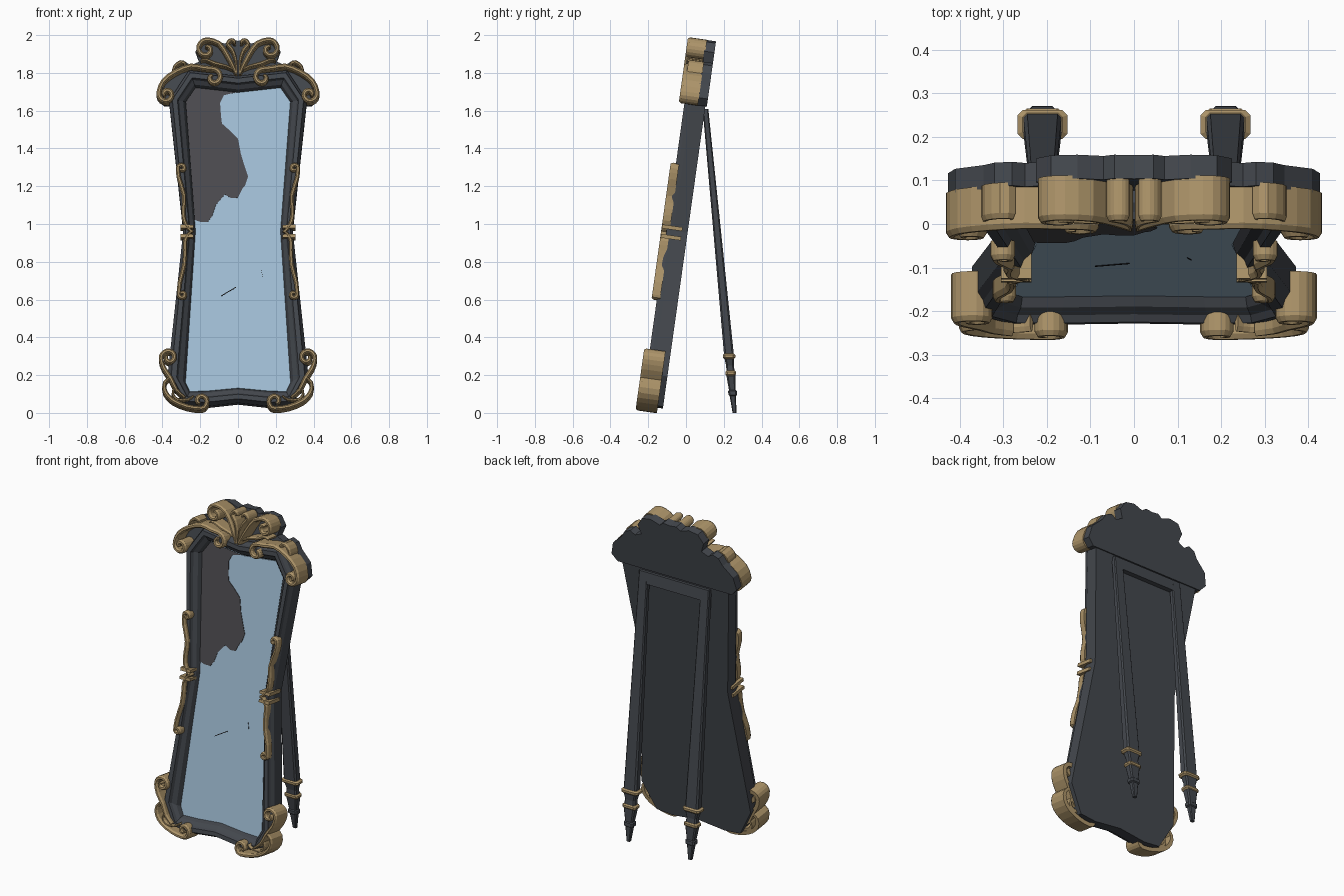
import bpy, bmesh, math
from mathutils import Vector

if "Cube" in bpy.data.objects:
    bpy.data.objects.remove(bpy.data.objects["Cube"])

TILT = math.radians(8)
C, S, T = math.cos(TILT), math.sin(TILT), math.tan(TILT)


def material(name, rgb):
    lin = [((c / 255 + 0.055) / 1.055) ** 2.4 for c in rgb]
    m = bpy.data.materials.new(name)
    m.diffuse_color = (*lin, 1)
    m.use_nodes = True
    m.node_tree.nodes["Principled BSDF"].inputs["Base Color"].default_value = m.diffuse_color
    return m


DARK = material("slate_paint", (68, 72, 78))
GOLD = material("antique_gold", (174, 149, 106))
GLASS = material("mirror_glass", (164, 194, 217))
BACKING = material("bare_backing", (77, 76, 80))
BLACK = material("crack_black", (20, 20, 22))


def lean(x, w, h):
    """Mirror space (across, depth, height) to the leaning world position."""
    return (x, C * w + T * h - 0.128, h - S * (w + 0.12))


def make(name, verts, faces, mat):
    bm = bmesh.new()
    vs = [bm.verts.new(v) for v in verts]
    for f in faces:
        bm.faces.new([vs[i] for i in f])
    bmesh.ops.recalc_face_normals(bm, faces=bm.faces[:])
    me = bpy.data.meshes.new(name)
    bm.to_mesh(me)
    bm.free()
    me.materials.append(mat)
    ob = bpy.data.objects.new(name, me)
    bpy.context.scene.collection.objects.link(ob)
    return ob


def loft(name, rings, mat):
    """Skin equal-length closed rings and cap both ends."""
    n = len(rings[0])
    verts = [p for r in rings for p in r]
    faces = [list(range(n)), list(range(len(verts) - n, len(verts)))]
    for k in range(len(rings) - 1):
        for i in range(n):
            j = (i + 1) % n
            faces.append([k * n + i, k * n + j, k * n + n + j, k * n + n + i])
    return make(name, verts, faces, mat)


def plate(name, outline, w0, w1, mat):
    return loft(name, [[lean(x, w, z) for x, z in outline] for w in (w0, w1)], mat)


def mirrored(half):
    return half + [(-x, z) for x, z in reversed(half[1:-1])]


def spiral(cx, cz, r0, r1, a0, a1):
    n = max(4, round(abs(a1 - a0) / 40))
    out = []
    for i in range(n + 1):
        t = i / n
        a, r = math.radians(a0 + (a1 - a0) * t), r0 + (r1 - r0) * t
        out.append((cx + r * math.cos(a), cz + r * math.sin(a)))
    return out


def smooth(pts, sub=2):
    p = [Vector(q) for q in pts]
    p = [2 * p[0] - p[1]] + p + [2 * p[-1] - p[-2]]
    out = []
    for i in range(1, len(p) - 2):
        a, b, c, d = p[i - 1:i + 3]
        for k in range(sub):
            t = k / sub
            out.append(0.5 * (2 * b + (c - a) * t + (2 * a - 5 * b + 4 * c - d) * t * t
                              + (3 * b - a - 3 * c + d) * t ** 3))
    return out + [p[-2]]


def scroll(name, pts, front, back, half=0.012):
    """Deep ridged gold band along a path, on both sides of the mirror."""
    path = smooth(pts)
    for side, s in (("right", 1), ("left", -1)):
        rings = []
        for i, p in enumerate(path):
            d = (path[min(i + 1, len(path) - 1)] - path[max(i - 1, 0)]).normalized()
            n = Vector((-d.y, d.x))
            a = half * min(1, 0.55 + 0.12 * min(i, len(path) - 1 - i))
            section = [(-a, back), (-a, front + 0.012), (-a * 0.4, front),
                       (a * 0.4, front), (a, front + 0.012), (a, back)]
            rings.append([lean(s * (p.x + n.x * o), w, p.y + n.y * o) for o, w in section])
        loft(f"{name}_{side}", rings, GOLD)


# Moulded frame with a waist, lofted between its outer and inner outlines
outer = mirrored([(0, 1.79), (0.26, 1.82), (0.365, 1.66), (0.29, 0.97),
                  (0.372, 0.21), (0.285, 0.05), (0.18, 0.04), (0, 0.06)])
inner = mirrored([(0, 1.705), (0.225, 1.73), (0.277, 1.655), (0.225, 0.97),
                  (0.278, 0.17), (0.255, 0.122), (0.16, 0.125), (0, 0.14)])
profile = [(0, 0), (0, -0.075), (0.14, -0.095), (0.2, -0.112), (0.5, -0.112),
           (0.6, -0.095), (0.85, -0.08), (1, -0.05)]
loft("frame", [[lean(a + (c - a) * t, w, b + (d - b) * t)
                for (a, b), (c, d) in zip(outer, inner)] for t, w in profile], DARK)

# Glass, the patch where it has broken away, and two cracks
plate("mirror_glass", inner, -0.05, -0.057, GLASS)
patch = [(-0.01, 1.706), (-0.225, 1.73), (-0.277, 1.655), (-0.2295, 1.03), (-0.2, 1.02),
         (-0.16, 1.02), (-0.137, 1.05), (-0.117, 1.11), (-0.07, 1.165), (-0.035, 1.145),
         (0, 1.148), (0.025, 1.2), (0.037, 1.21), (0.053, 1.26), (0.03, 1.33),
         (0.015, 1.38), (0, 1.46), (-0.04, 1.5), (-0.085, 1.54), (-0.09, 1.58),
         (-0.095, 1.65), (-0.075, 1.69)]
plate("broken_patch", patch, -0.056, -0.06, BACKING)
for name, (x0, z0), (x1, z1) in (("long_crack", (-0.09, 0.625), (-0.01, 0.672)),
                                 ("short_crack", (0.132, 0.725), (0.122, 0.765))):
    plate(name, [(x0, z0), (x1, z1), (x1, z1 + 0.005), (x0, z0 + 0.005)],
          -0.056, -0.059, BLACK)

# Crown back panel
crown = [(0, 1.98), (0.045, 1.985), (0.07, 1.965), (0.13, 1.985), (0.19, 1.975),
         (0.225, 1.925), (0.205, 1.87), (0.25, 1.85), (0.28, 1.87), (0.32, 1.855),
         (0.345, 1.815), (0.41, 1.755), (0.427, 1.68), (0.39, 1.64), (0, 1.64)]
plate("crown_panel", mirrored(crown), -0.047, 0.008, DARK)

# Crown scrollwork
F, B = -0.142, -0.04
scroll("crown_arch", spiral(0.378, 1.685, 0.012, 0.042, -400, 20)
       + [(0.395, 1.755), (0.33, 1.805), (0.25, 1.835), (0.18, 1.825)]
       + spiral(0.13, 1.775, 0.045, 0.012, 95, 430), F, B, 0.013)
scroll("crown_lobe", spiral(0.168, 1.925, 0.012, 0.05, -290, 100)
       + [(0.1, 1.955), (0.055, 1.89), (0.02, 1.82), (0.008, 1.79)], F, B, 0.012)
scroll("crown_petal", [(0.008, 1.8), (0.012, 1.87), (0.03, 1.92)]
       + spiral(0.03, 1.955, 0.024, 0.01, -20, 200), F, B, 0.01)
scroll("crown_tendril", [(0.01, 1.81), (0.06, 1.835), (0.12, 1.85), (0.17, 1.87),
                         (0.2, 1.865)], F + 0.01, B, 0.01)
scroll("crown_leaf", [(0.345, 1.8), (0.335, 1.835), (0.305, 1.858), (0.28, 1.85),
                      (0.285, 1.825)], F + 0.02, B, 0.011)

# Lower corner scrollwork
F, B = -0.142, -0.028
scroll("base_upper", spiral(0.365, 0.292, 0.012, 0.043, 400, -10)
       + [(0.392, 0.235), (0.355, 0.18), (0.325, 0.12), (0.28, 0.08)], F, B, 0.012)
scroll("base_lower", [(0.355, 0.19), (0.388, 0.16), (0.385, 0.11), (0.345, 0.065),
                      (0.27, 0.033)]
       + spiral(0.197, 0.063, 0.04, 0.012, -95, -440), F, B, 0.012)
scroll("base_leaf", [(0.335, 0.14), (0.345, 0.1), (0.32, 0.07), (0.265, 0.07),
                     (0.235, 0.09)], F + 0.01, B, 0.009)

# Waist scrolls and the bands clasping the frame
F, B = -0.14, -0.095
scroll("waist_upper", spiral(0.298, 1.295, 0.01, 0.02, 330, 0)
       + [(0.312, 1.24), (0.285, 1.15), (0.288, 1.08), (0.285, 1.02), (0.262, 0.975),
          (0.24, 0.955)], F, B, 0.011)
scroll("waist_lower", spiral(0.295, 0.625, 0.01, 0.018, -330, 0)
       + [(0.308, 0.69), (0.285, 0.78), (0.28, 0.86), (0.28, 0.91), (0.262, 0.945),
          (0.24, 0.965)], F, B, 0.011)
for s, side in ((1, "right"), (-1, "left")):
    for z, level in ((0.985, "upper"), (0.935, "lower")):
        plate(f"waist_band_{level}_{side}",
              [(s * 0.235, z - 0.008), (s * 0.305, z - 0.01), (s * 0.305, z + 0.01),
               (s * 0.235, z + 0.008)], -0.138, -0.03, GOLD)


# Rear stand: two tapered legs, gold collars, turned feet and a crossbar
def section(cx, z, y, hx, hy):
    k = 0.35 * min(hx, hy)
    q = [(hx, hy - k), (hx - k, hy), (k - hx, hy), (-hx, hy - k),
         (-hx, k - hy), (k - hx, -hy), (hx - k, -hy), (hx, k - hy)]
    return [(cx + a, y + b, z) for a, b in q]


def axis(z):
    return 0.103 + (1.61 - z) * 0.0955


for cx, side in ((0.21, "right"), (-0.21, "left")):
    loft(f"stand_leg_{side}", [section(cx, z, axis(z), hx, hy) for z, hx, hy in (
        (1.61, 0.03, 0.015), (0.31, 0.044, 0.026), (0.29, 0.044, 0.026),
        (0.25, 0.033, 0.02), (0.2, 0.038, 0.024), (0.12, 0.025, 0.018),
        (0.115, 0.031, 0.023), (0.095, 0.031, 0.023), (0.09, 0.022, 0.017),
        (0, 0.011, 0.01))], DARK)
    for z, hx, hy, level in ((0.3, 0.057, 0.033, "upper"), (0.21, 0.046, 0.028, "lower")):
        loft(f"leg_collar_{level}_{side}", [section(cx, z + dz, axis(z), hx * k, hy * k)
             for dz, k in ((-0.014, 0.8), (-0.006, 1), (0.006, 1), (0.014, 0.8))], GOLD)
loft("stand_crossbar", [[(x, axis(z) + dy, z) for z, dy in (
    (1.61, -0.015), (1.61, 0.015), (1.54, 0.015), (1.54, -0.015))]
    for x in (-0.2, 0.2)], DARK)
